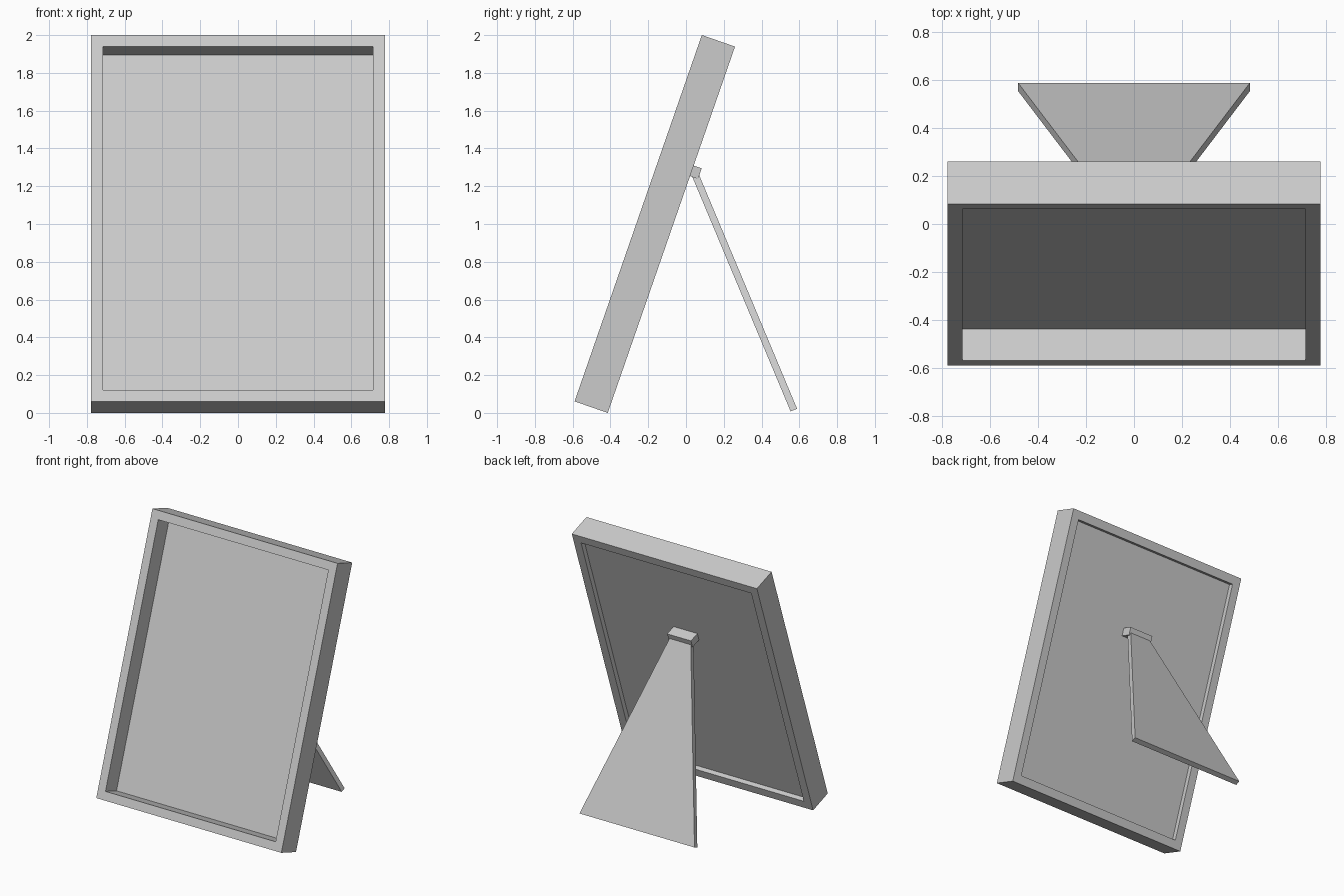
import bpy, bmesh, math
from mathutils import Matrix, Vector

if "Cube" in bpy.data.objects:
    bpy.data.objects.remove(bpy.data.objects["Cube"])

# Frame-local space: x across, y = depth towards the back, z up along the frame
TILT = math.radians(19.16)
LEAN = Matrix.Translation((0, -0.59, 0.061)) @ Matrix.Rotation(-TILT, 4, 'X')
HALF_W, HEIGHT, DEPTH, BORDER = 0.777, 2.053, 0.186, 0.063


def finish(name, bm, matrix=Matrix()):
    bm.transform(matrix)
    bmesh.ops.recalc_face_normals(bm, faces=bm.faces)
    mesh = bpy.data.meshes.new(name)
    bm.to_mesh(mesh)
    bm.free()
    obj = bpy.data.objects.new(name, mesh)
    bpy.context.collection.objects.link(obj)
    return obj


def box(name, lo, hi, matrix):
    lo, hi = Vector(lo), Vector(hi)
    bm = bmesh.new()
    bmesh.ops.create_cube(bm, size=1)
    bm.transform(Matrix.Translation((lo + hi) / 2) @ Matrix.Diagonal((*(hi - lo), 1)))
    return finish(name, bm, matrix)


# Hollow rectangular frame: four rectangular loops joined into a ring
bm = bmesh.new()
loops = []
for inset, y in ((0, 0), (0, DEPTH), (BORDER, DEPTH), (BORDER, 0)):
    x, z0, z1 = HALF_W - inset, inset, HEIGHT - inset
    loops.append([bm.verts.new(p) for p in ((-x, y, z0), (x, y, z0), (x, y, z1), (-x, y, z1))])
for i in range(4):
    a, b = loops[i], loops[(i + 1) % 4]
    for j in range(4):
        k = (j + 1) % 4
        bm.faces.new((a[j], a[k], b[k], b[j]))
finish("picture_frame", bm, LEAN)

# Thin recessed picture panel
x = HALF_W - BORDER
box("picture_panel", (-x, 0.14, BORDER), (x, 0.15, HEIGHT - BORDER), LEAN)

# Hinge block on the back
box("hinge_block", (-0.1, 0.15, 1.327), (0.1, 0.231, 1.386), LEAN)

# Flared support leg: trapezoid board running from the hinge to the ground
top, foot = Vector((0, 0.045, 1.27)), Vector((0, 0.571, 0.015))
down = (foot - top).normalized()
half_t = Vector((0, -down.z, down.y)) * 0.0185
bm = bmesh.new()
front, back = [
    [bm.verts.new(c + side * half_t + Vector((x, 0, 0)))
     for c, x in ((top, -0.083), (top, 0.083), (foot, 0.483), (foot, -0.483))]
    for side in (-1, 1)]
bm.faces.new(front)
bm.faces.new(back)
for j in range(4):
    k = (j + 1) % 4
    bm.faces.new((front[j], front[k], back[k], back[j]))
finish("support_leg", bm)
